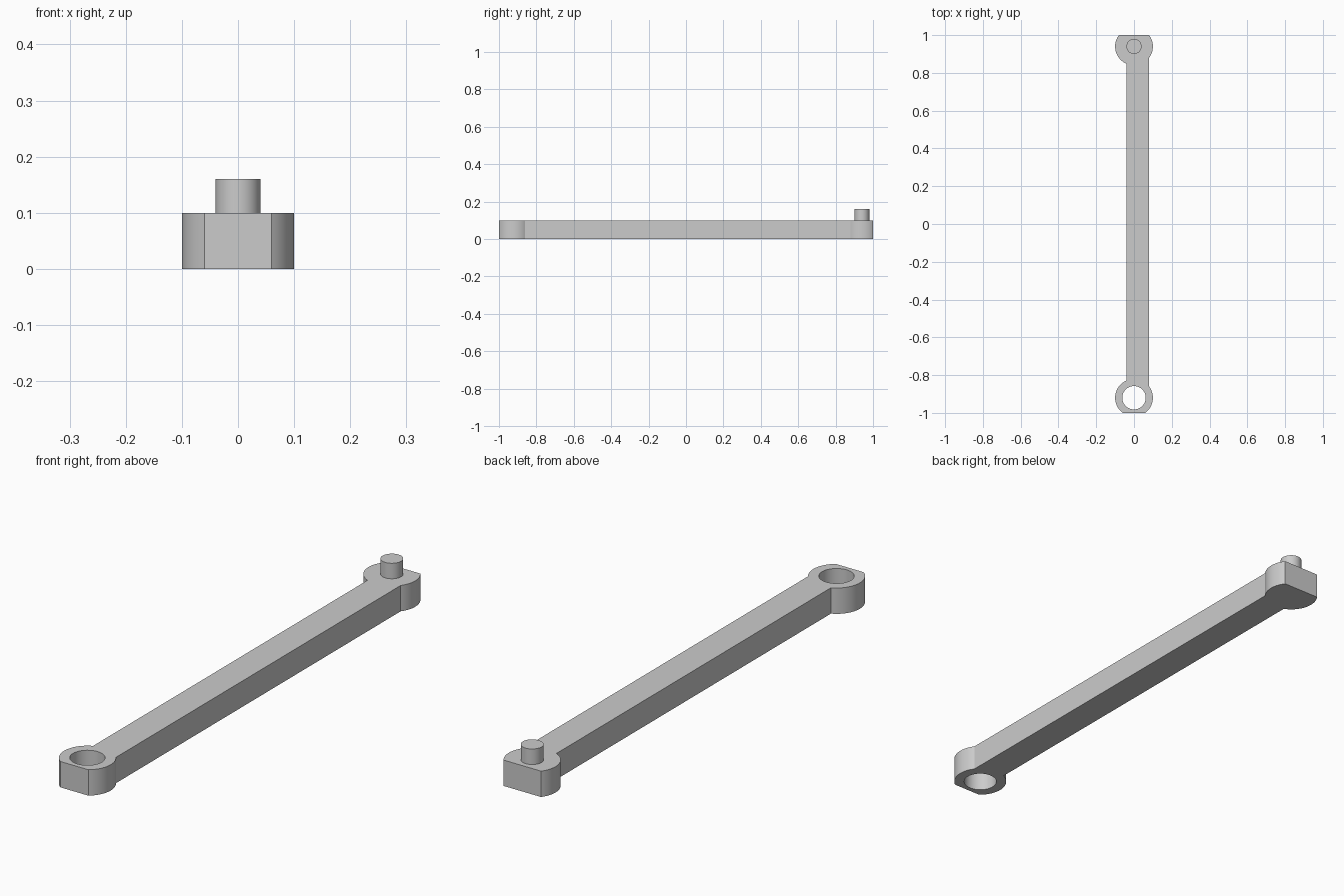
import bpy, bmesh
from math import atan2, cos, sin, tau, sqrt

cube = bpy.data.objects.get("Cube")
if cube:
    bpy.data.objects.remove(cube)

# Main dimensions
FRONT_Y, BACK_Y = -0.92, 0.94      # centres of the two end bosses
BOSS_R, HOLE_R, PIN_R = 0.10, 0.062, 0.04
BAR_LEFT, BAR_RIGHT = 0.08, -0.04  # the bar is offset to one side
THICK, PIN_TOP = 0.10, 0.16

grey = bpy.data.materials.new("grey_metal")
grey.use_nodes = True
colour = (0.6, 0.6, 0.6, 1)
grey.diffuse_color = colour
grey.node_tree.nodes["Principled BSDF"].inputs["Base Color"].default_value = colour


def arc(cy, start, end, steps=20):
    """Counter-clockwise boss arc between two offsets from its centre."""
    a = atan2(start[1], start[0])
    sweep = (atan2(end[1], end[0]) - a) % tau
    return [(BOSS_R * cos(a + sweep * i / steps),
             cy + BOSS_R * sin(a + sweep * i / steps)) for i in range(steps + 1)]


def on_boss(x, side):
    return (x, side * sqrt(BOSS_R ** 2 - x ** 2))


def make_object(name, bm):
    bmesh.ops.recalc_face_normals(bm, faces=bm.faces)
    mesh = bpy.data.meshes.new(name)
    bm.to_mesh(mesh)
    bm.free()
    mesh.materials.append(grey)
    obj = bpy.data.objects.new(name, mesh)
    bpy.context.collection.objects.link(obj)
    bpy.ops.object.select_all(action="DESELECT")
    obj.select_set(True)
    bpy.context.view_layer.objects.active = obj
    bpy.ops.object.shade_smooth_by_angle(angle=0.5)
    return obj


# Link arm: bar, truncated bosses and through-hole in one extruded profile
front_flat, back_flat = 0.06, 0.08
outline = (arc(FRONT_Y, on_boss(BAR_RIGHT, 1), on_boss(-front_flat, -1))
           + arc(FRONT_Y, on_boss(front_flat, -1), on_boss(BAR_LEFT, 1))
           + arc(BACK_Y, on_boss(BAR_LEFT, -1), on_boss(back_flat, 1))
           + arc(BACK_Y, on_boss(-back_flat, 1), on_boss(BAR_RIGHT, -1)))
hole = [(HOLE_R * cos(tau * i / 48), FRONT_Y + HOLE_R * sin(tau * i / 48))
        for i in range(48)]

bm = bmesh.new()
edges = []
for loop in (outline, hole):
    verts = [bm.verts.new((x, y, 0)) for x, y in loop]
    edges += [bm.edges.new((verts[i - 1], verts[i])) for i in range(len(verts))]
bmesh.ops.triangle_fill(bm, edges=edges, use_beauty=True, normal=(0, 0, 1))
top = bmesh.ops.extrude_face_region(bm, geom=bm.faces[:], use_keep_orig=True)
bmesh.ops.translate(bm, vec=(0, 0, THICK),
                    verts=[g for g in top["geom"] if isinstance(g, bmesh.types.BMVert)])
make_object("link_arm", bm)

# Pivot pin standing on the back boss
bm = bmesh.new()
bmesh.ops.create_cone(bm, cap_ends=True, segments=48, radius1=PIN_R, radius2=PIN_R,
                      depth=PIN_TOP - THICK)
bmesh.ops.translate(bm, verts=bm.verts, vec=(0, BACK_Y, (PIN_TOP + THICK) / 2))
make_object("pivot_pin", bm)
